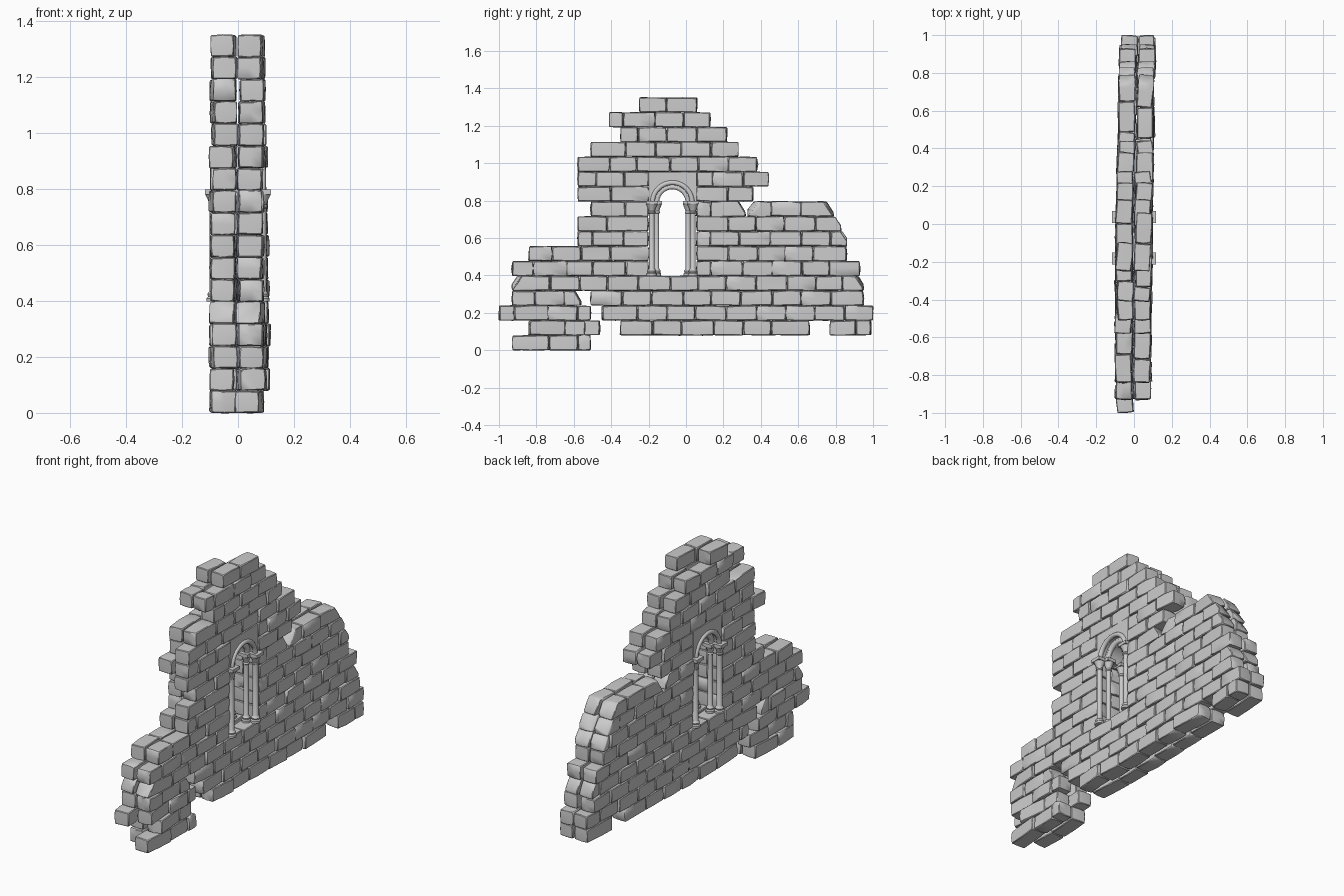
import bpy, bmesh, math, random
from mathutils import Vector, Matrix

random.seed(7)
if "Cube" in bpy.data.objects:
    bpy.data.objects.remove(bpy.data.objects["Cube"])

stone = bpy.data.materials.new("grey stone")
stone.use_nodes = True
GREY = (0.6, 0.6, 0.6, 1)
stone.diffuse_color = GREY
stone.node_tree.nodes["Principled BSDF"].inputs["Base Color"].default_value = GREY

COURSE, PITCH = 0.0795, 0.157
MID, SPRING = -0.073, 0.79          # window centre line and arch spring height
JL, JR = -0.2, 0.056                # window jambs
SILL = 5 * COURSE


def finish(bm, name, angle=40):
    """Turn a bmesh into a smooth-shaded stone object."""
    bmesh.ops.recalc_face_normals(bm, faces=bm.faces)
    mesh = bpy.data.meshes.new(name)
    bm.to_mesh(mesh)
    bm.free()
    ob = bpy.data.objects.new(name, mesh)
    bpy.context.collection.objects.link(ob)
    mesh.materials.append(stone)
    bpy.ops.object.select_all(action="DESELECT")
    ob.select_set(True)
    bpy.context.view_layer.objects.active = ob
    bpy.ops.object.shade_smooth_by_angle(angle=math.radians(angle))


def brick(target, centre, size, end, broken):
    """Add one worn block; end is -1 or 1 for a block at the end of a run."""
    bm = bmesh.new()
    bmesh.ops.create_cube(bm, size=1)
    bmesh.ops.subdivide_edges(bm, edges=bm.edges[:], cuts=1, use_grid_fill=True)
    for v in bm.verts:
        pillow = 1 + 0.03 * (sum(abs(c) < 0.1 for c in v.co) - 1)
        v.co = Vector([c * s * pillow + random.uniform(-1, 1) * 0.002
                       for c, s in zip(v.co, size)])
    if broken:
        # Chip an upper corner off the exposed end
        no = Vector((random.uniform(-0.3, 0.3), end, random.uniform(0.5, 0.8))).normalized()
        bmesh.ops.bisect_plane(bm, geom=bm.verts[:] + bm.edges[:] + bm.faces[:],
                               plane_co=(0, end * size[1] * 0.38, 0),
                               plane_no=no, clear_outer=True)
        bmesh.ops.holes_fill(bm, edges=[e for e in bm.edges if e.is_boundary])
    sharp = [e for e in bm.edges if len(e.link_faces) == 2 and e.calc_face_angle(0) > 0.7]
    bmesh.ops.bevel(bm, geom=sharp, offset=0.0035, segments=1, affect="EDGES", clamp_overlap=True)
    turn = 0.1 if end else 0.04
    rot = Matrix.Rotation(random.uniform(-turn, turn), 4, "Z")
    tilt = Matrix.Rotation(random.uniform(-0.015, 0.015), 4, "X")
    bm.transform(Matrix.Translation(centre) @ rot @ tilt)
    temp = bpy.data.meshes.new("temp")
    bm.to_mesh(temp)
    bm.free()
    target.from_mesh(temp)
    bpy.data.meshes.remove(temp)


# Runs of masonry in each course, from the ground up: (start, end) along y
courses = [
    [(-0.93, -0.51)],
    [(-0.84, -0.46), (-0.35, 0.66), (0.77, 0.99)],
    [(-1.0, -0.51), (-0.45, 1.0)],
    [(-0.93, -0.56), (-0.51, 0.95)],
    [(-0.93, 0.95)],
    [(-0.93, JL), (JR, 0.93)],
    [(-0.84, JL), (JR, 0.86)],
    [(-0.58, JL), (JR, 0.86)],
    [(-0.58, JL), (JR, 0.83)],
    [(-0.51, JL), (JR, 0.32), (0.33, 0.79)],
    [(-0.58, JL), (JR, 0.36)],
    [(-0.58, JL), (JR, 0.44)],
    [(-0.58, 0.38)],
    [(-0.51, 0.28)],
    [(-0.35, 0.22)],
    [(-0.41, 0.13)],
    [(-0.25, 0.06)],
]
# Run ends whose corner has broken away: (course, y)
chipped = {(3, -0.56), (4, -0.93), (4, 0.95), (7, 0.86), (8, 0.83),
           (9, 0.32), (9, 0.33), (9, 0.79)}
# Run ends where one leaf stops short of the other: (side, course, y) -> shift
toothed = {(-1, 0, -0.93): PITCH / 2, (1, 2, -1.0): PITCH / 2,
           (1, 1, -0.46): -PITCH / 2, (-1, 16, 0.06): -PITCH}
for row in (8, 10, 12, 14):
    toothed[(-1, row, courses[row][0][0])] = PITCH / 2


def seams(a, b, phase):
    """Cut a run at the running-bond joints, avoiding slivers."""
    k = math.ceil((a - phase) / PITCH)
    inner = []
    while phase + k * PITCH < b:
        y = phase + k * PITCH
        if y - a > 0.055 and b - y > 0.055:
            inner.append(y + random.uniform(-0.012, 0.012))
        k += 1
    return [a] + inner + [b]


# Two leaves of masonry, laid course by course and slightly out of line
for leaf, side in (("left", 1), ("right", -1)):
    for row, runs in enumerate(courses):
        bm = bmesh.new()
        for run in runs:
            a, b = (y + toothed.get((side, row, y), 0) for y in run)
            cuts = seams(a, b, 0.06 + (row % 2) * PITCH / 2 + (0 if side > 0 else 0.03))
            for y0, y1 in zip(cuts, cuts[1:]):
                end = -1 if y0 == a and a != JR else 1 if y1 == b and b != JL else 0
                yc = (y0 + y1) / 2
                depth = 0.085 + random.uniform(-0.003, 0.004)
                bend = yc * (0.02 if yc > 0 else 0.005)
                x = side * (0.043 + random.uniform(0, 0.012)) + bend
                chip = (row, y0 if end < 0 else y1) in chipped
                brick(bm, Vector((x, yc, (row + 0.5) * COURSE)),
                      (depth, y1 - y0 - 0.0015, COURSE - 0.001), end, chip)
        finish(bm, f"{leaf}_course_{row + 1}")


def arc_point(x, r, t):
    return (x, MID + r * math.cos(t), SPRING + r * math.sin(t))


def skin(bm, rings):
    """Join rings of vertices into a closed solid."""
    n = len(rings[0])
    for p, q in zip(rings, rings[1:]):
        for j in range(n):
            bm.faces.new((p[j], p[(j + 1) % n], q[(j + 1) % n], q[j]))
    bm.faces.new(rings[0])
    bm.faces.new(rings[-1])


def arch(name, profile, steps=20):
    """Sweep a closed (x, radius) section over a half circle."""
    bm = bmesh.new()
    skin(bm, [[bm.verts.new(arc_point(x, r, math.pi * i / steps)) for x, r in profile]
              for i in range(steps + 1)])
    finish(bm, name)


def roll(x, r, radius, n=10):
    return [(x + radius * math.cos(2 * math.pi * i / n),
             r + radius * math.sin(2 * math.pi * i / n)) for i in range(n)]


# Stonework filling the corners above the arch, on the same half circle
bm = bmesh.new()
top, steps = 12 * COURSE, 20
loop = [arc_point(0, 0.1, math.pi * i / steps)[1:] for i in range(steps + 1)]
outline = loop + [(JL, SPRING), (JL, top), (JR, top), (JR, SPRING)]
face = bm.faces.new([bm.verts.new((-0.088, y, z)) for y, z in outline])
ext = bmesh.ops.extrude_face_region(bm, geom=[face])
bmesh.ops.translate(bm, vec=(0.176, 0, 0),
                    verts=[g for g in ext["geom"] if isinstance(g, bmesh.types.BMVert)])
finish(bm, "arch_spandrel")

# Moulded arch: a recessed core and rolls on each face
arch("arch_core", [(-0.06, 0.078), (0.06, 0.078), (0.06, 0.105), (-0.06, 0.105)])
for leaf, side in (("left", 1), ("right", -1)):
    arch(f"{leaf}_outer_arch", roll(side * 0.087, 0.106, 0.013))
    arch(f"{leaf}_inner_arch", roll(side * 0.05, 0.083, 0.013))


def column(name, x, y, r):
    """Turned column with a moulded base, flared capital and square top slab."""
    h = SPRING - SILL
    profile = [(1.8, 0), (1.8, 0.012), (1.4, 0.018), (1.6, 0.027), (1.15, 0.036), (1, 0.04),
               (1, h - 0.06), (1.3, h - 0.056), (1.3, h - 0.05), (1.05, h - 0.046),
               (1.4, h - 0.03), (2.1, h - 0.008)]
    bm = bmesh.new()
    n = 12
    skin(bm, [[bm.verts.new((x + r * s * math.cos(2 * math.pi * i / n),
                             y + r * s * math.sin(2 * math.pi * i / n), SILL + z))
               for i in range(n)] for s, z in profile])
    slab = Matrix.Translation((x, y, SPRING)) @ Matrix.Diagonal((r * 4.2, r * 4.2, 0.018, 1))
    bmesh.ops.create_cube(bm, size=1, matrix=slab)
    finish(bm, name)


# Paired columns on each jamb, on both faces of the wall
for leaf, sx in (("left", 1), ("right", -1)):
    for jamb, sy in (("back", 1), ("front", -1)):
        column(f"{leaf}_{jamb}_outer_column", sx * 0.086, MID + sy * 0.11, 0.015)
        column(f"{leaf}_{jamb}_inner_column", sx * 0.045, MID + sy * 0.084, 0.0135)
